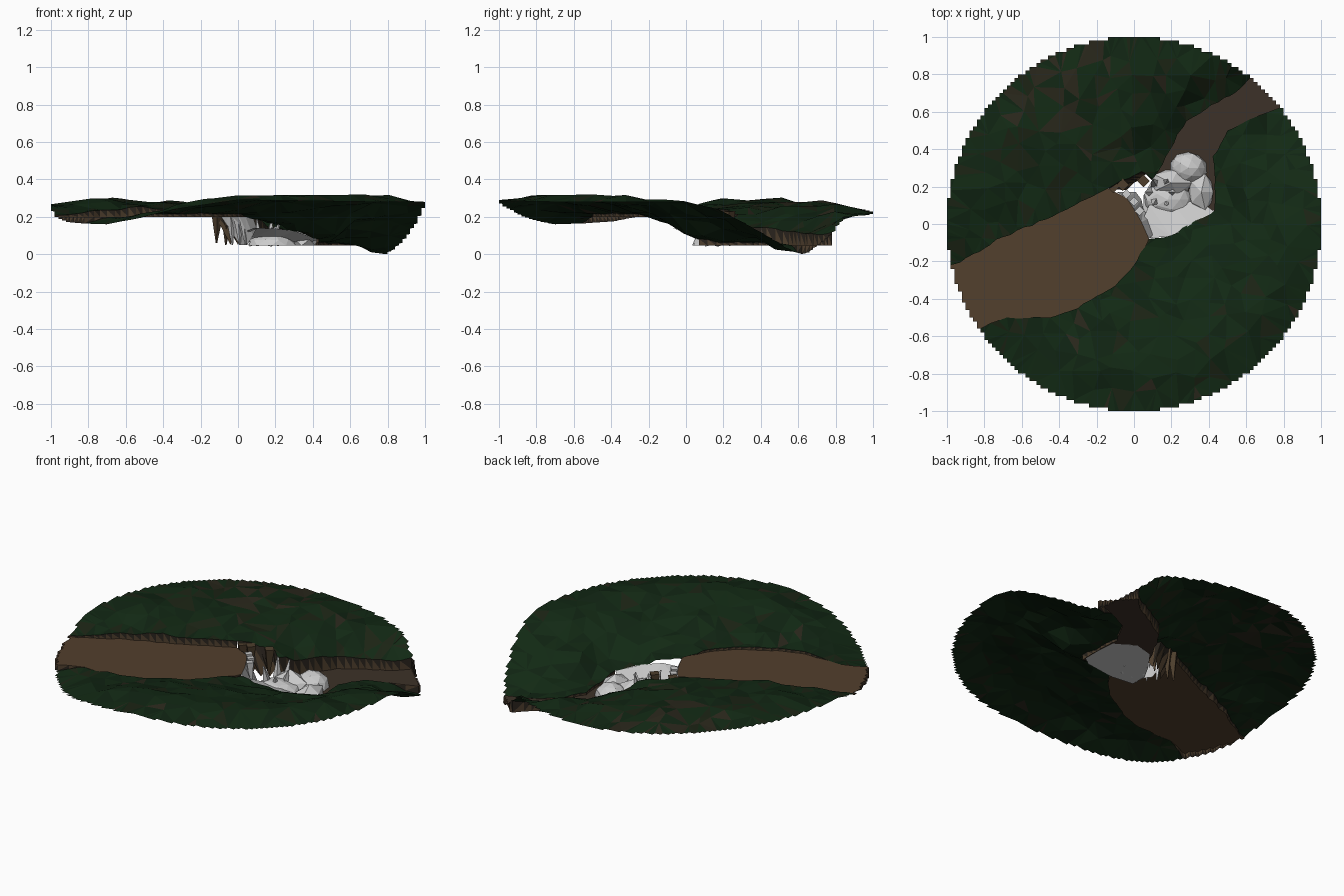
import bpy, bmesh, math, random
from mathutils import Vector, Matrix
from mathutils.geometry import delaunay_2d_cdt

if "Cube" in bpy.data.objects:
    bpy.data.objects.remove(bpy.data.objects["Cube"])

random.seed(4)


def mat(name, r, g, b):
    m = bpy.data.materials.new(name)
    m.diffuse_color = (r, g, b, 1)
    m.use_nodes = True
    m.node_tree.nodes["Principled BSDF"].inputs["Base Color"].default_value = m.diffuse_color
    return m


GREENS = [mat("green", .006, .022, .007), mat("dark_green", .005, .017, .006),
          mat("olive", .011, .017, .007), mat("moss_brown", .022, .020, .011)]
BED = mat("river_bed", .085, .050, .026)
LOW_BED = mat("lower_bed", .046, .031, .021)
BANKS = [mat("bank", .075, .048, .026), mat("bank_dark", .022, .017, .012)]

# River edges (x, y, land height) from the left outlet to the right outlet
NW = [(-.96, -.22, .21), (-.7, -.07, .235), (-.4, .06, .24), (-.14, .19, .24), (.04, .28, .22),
      (.1, .24, .18), (.17, .36, .14), (.28, .55, .12), (.45, .65, .11), (.6, .75, .10)]
SE = [(-.8, -.55, .18), (-.68, -.5, .2), (-.45, -.5, .215), (-.3, -.45, .215), (-.1, -.33, .215),
      (0, -.22, .215), (.08, -.08, .19), (.2, -.06, .16), (.3, 0, .12), (.43, .07, .08),
      (.43, .2, .06), (.42, .36, .06), (.5, .5, .055), (.62, .56, .05), (.75, .61, 0)]
FALL = [(.04, .01), (0, .08), (-.04, .14)]
# Rim heights by angle, and hill heights
RIM = [(0, .28), (10, .24), (20, .15), (33, .03), (38, 0), (41, .01), (46, .06), (51, .11), (58, .2),
       (75, .21), (90, .22), (110, .24), (130, .26), (150, .27), (170, .27), (182, .26), (192, .21),
       (203, .175), (213, .165), (225, .16), (237, .19), (250, .24), (270, .29), (315, .28), (360, .28)]
HILLS = [(0, -.8, .315), (.3, -.75, .32), (.6, -.6, .32), (.8, -.35, .32), (.86, -.05, .3),
         (.45, -.7, .32), (.15, -.78, .32), (.7, -.48, .32), (-.15, -.75, .3), (.73, .54, 0),
         (-.3, -.75, .27), (.2, -.45, .28), (.55, -.25, .26), (.7, .15, .19), (.65, .38, .09),
         (.3, -.2, .22), (-.1, -.55, .26), (-.5, -.68, .22), (-.75, .2, .3), (-.7, .5, .305),
         (-.4, .4, .28), (-.35, .75, .29), (0, .55, .26), (0, .8, .27), (.3, .8, .23),
         (.15, .6, .21), (-.2, .3, .26), (-.55, .1, .265)]


def rim(deg):
    deg %= 360
    for (a, za), (b, zb) in zip(RIM, RIM[1:]):
        if a <= deg <= b:
            return za + (zb - za) * (deg - a) / (b - a)


CONTROL = NW + SE + HILLS + [(math.cos(math.radians(a)), math.sin(math.radians(a)), rim(a))
                             for a in range(0, 360, 6)]


def height(x, y):
    if x * x + y * y > .965:
        return rim(math.degrees(math.atan2(y, x)))
    total = weight = 0
    for cx, cy, cz in CONTROL:
        w = 1 / ((x - cx) ** 2 + (y - cy) ** 2 + .003) ** 2
        total += w * cz
        weight += w
    return total / weight


def stairs(a, b, g=.02):
    """Stepped arc on the unit circle."""
    out = []
    for i in range(1501):
        t = math.radians(a + (b - a) * i / 1500)
        p = (round(math.cos(t) / g) * g, round(math.sin(t) / g) * g)
        if out and p == out[-1]:
            continue
        if out and p[0] != out[-1][0] and p[1] != out[-1][1]:
            x, y = out[-1]
            out.append((p[0], y) if abs(p[0]) > abs(x) else (x, p[1]))
        out.append(p)
    return out


def dense(line, step=.04):
    """Subdivide an edge line and roughen it slightly."""
    out = []
    for a, b in zip(line, line[1:]):
        a, b = Vector(a[:2]), Vector(b[:2])
        n = max(1, round((b - a).length / step))
        for i in range(n):
            j = .007 if i else 0
            p = a.lerp(b, i / n)
            out.append((p.x + random.uniform(-j, j), p.y + random.uniform(-j, j)))
    return out + [tuple(line[-1][:2])]


def finish(name, bm, mats=()):
    me = bpy.data.meshes.new(name)
    bm.to_mesh(me)
    bm.free()
    for m in mats:
        me.materials.append(m)
    ob = bpy.data.objects.new(name, me)
    bpy.context.collection.objects.link(ob)


def sheet(name, loop, zfunc, mats=(), extra=(), pick=None):
    pts = [Vector(p) for p in loop] + [Vector(p) for p in extra]
    co, _, tris, *_ = delaunay_2d_cdt(pts, [], [list(range(len(loop)))], 1, 1e-5)
    bm = bmesh.new()
    vs = [bm.verts.new((p.x, p.y, zfunc(p.x, p.y))) for p in co]
    for t in tris:
        f = bm.faces.new([vs[i] for i in t])
        if pick:
            f.material_index = pick(f.calc_center_median())
    bmesh.ops.delete(bm, geom=[v for v in bm.verts if not v.link_faces], context='VERTS')
    finish(name, bm, mats)


def strip(name, top, bottom, mats=()):
    """Triangle strip between two lines, in alternating light and dark teeth."""
    bm = bmesh.new()
    hi, lo = [bm.verts.new(p) for p in top], [bm.verts.new(p) for p in bottom]
    for i in range(len(top) - 1):
        bm.faces.new((hi[i], lo[i], lo[i + 1]))
        bm.faces.new((hi[i], lo[i + 1], hi[i + 1])).material_index = len(mats) - 1 if mats else 0
    finish(name, bm, mats)


def land_shade(c):
    if math.hypot(c.x + .4, c.y - .8) < .3 and random.random() < .5:
        return 3
    return random.choices([0, 1, 2, 3], [5, 3, 2 if c.y > c.x else .6, .1])[0]


# Outlet lips, and river edges joined to their ends
left_lip, right_lip = stairs(193, 214.5), stairs(39, 51.5)
nw_up, se_up, se_pool = dense(NW[:4]), dense(SE[:7]), dense(SE[6:10])
nw_mid, nw_low, se_low = dense(NW[3:6]), dense(NW[5:]), dense(SE[9:])
nw_up[0], se_up[0], nw_low[-1], se_low[-1] = left_lip[0], left_lip[-1], right_lip[-1], right_lip[0]

# Two pieces of land either side of the river
scatter = []
for i in range(-9, 10):
    for j in range(-9, 10):
        x, y = (i + random.uniform(-.35, .35)) * .1, (j + random.uniform(-.35, .35)) * .1
        if math.hypot(x, y) < .93:
            scatter.append((x, y))
sheet("land_back", nw_up + nw_mid[1:] + nw_low[1:] + stairs(51.5, 193)[1:-1], height, GREENS,
      scatter, land_shade)
sheet("land_front", stairs(214.5, 399)[1:-1] + (se_up + se_pool[1:] + se_low[1:])[::-1], height, GREENS,
      scatter, land_shade)

# River beds, upper and lower, with the grey pool floor between them
sheet("upper_river_bed", se_up + FALL + nw_up[::-1] + left_lip[1:-1], lambda x, y: .2, [BED])
sheet("lower_river_bed", se_low + right_lip[1:-1] + nw_low[::-1] + [(.2, .15)], lambda x, y: .047, [LOW_BED])
sheet("pool_floor", [(.05, .05), (.2, .035), (.38, .06), (.43, .1), (.43, .2), (.42, .32), (.3, .39),
                     (.19, .36), (.1, .24), (.05, .15)], lambda x, y: .045)

# Banks and outlet lips
for name, line, z in (("upper_back_bank", nw_up, .2), ("upper_front_bank", se_up, .2),
                      ("lower_back_bank", nw_low, .047), ("lower_front_bank", se_low, .047),
                      ("left_outlet_lip", left_lip, .2), ("right_outlet_lip", right_lip, .047)):
    strip(name, [(x, y, height(x, y)) for x, y in line], [(x, y, z) for x, y in line], BANKS)

# Waterfall: grey curtain, then the brown rock wall behind it
strip("waterfall", [(.08, -.08, .2), (.04, .01, .2), (0, .08, .2), (-.04, .14, .2), (-.09, .17, .2)],
      [(.1, -.06, .14), (.08, .03, .1), (.05, .08, .05), (.04, .13, .05), (.01, .17, .05)])
strip("fall_rock_wall", [(x, y, height(x, y)) for x, y in nw_mid],
      [(x + .1 * (1 - i / (len(nw_mid) - 1)), y - .01, .05 + .05 * (i % 2)) for i, (x, y) in enumerate(nw_mid)],
      BANKS)


def spike(name, base, tip, r, mats=()):
    bm = bmesh.new()
    base, tip = Vector(base), Vector(tip)
    d = tip - base
    m = Matrix.Translation((base + tip) / 2) @ d.to_track_quat('Z', 'Y').to_matrix().to_4x4()
    bmesh.ops.create_cone(bm, cap_ends=True, segments=4, radius1=r, radius2=.004, depth=d.length, matrix=m)
    finish(name, bm, mats)


def mound(name, x, y, z, rx, ry, rz, level=1):
    bm = bmesh.new()
    bmesh.ops.create_icosphere(bm, subdivisions=level, radius=1)
    for v in bm.verts:
        k = random.uniform(.95, 1.05)
        v.co = (x + v.co.x * rx * k, y + v.co.y * ry * k, z + max(0, v.co.z) * rz * k)
    bmesh.ops.dissolve_degenerate(bm, dist=1e-5, edges=bm.edges)
    finish(name, bm)


# Brown rock fangs beside the fall
for x, y, z in ((-.11, .2, .06), (-.06, .21, .05), (.05, .23, .05)):
    spike("fall_rock", (x, y, .23), (x - .005, y, z), .034, BANKS[:1])

# Grey foam mounds with flat undersides, and a ledge at the front of the pool
mound("foam_boulder", .29, .3, .046, .1, .085, .085, 2)
mound("foam_front", .18, .13, .046, .13, .1, .065, 2)
mound("foam_side", .36, .17, .046, .075, .11, .07)
mound("foam_back", .2, .22, .046, .12, .08, .1)
sheet("foam_ledge", [(.05, .03), (.085, -.075), (.2, -.065), (.3, -.005), (.43, .065),
                     (.36, .12), (.2, .12), (.08, .1)],
      lambda x, y: .14 - .5 * max(0, y) - .12 * max(0, x - .18))

# Splash spikes at the foot of the fall, and falling streaks
for i in range(6):
    a = math.radians(i * 60)
    bx, by = .14 + .05 * math.cos(a), .17 + .05 * math.sin(a)
    spike("splash", (bx, by, .05), (bx + .03 * math.cos(a), by + .03 * math.sin(a),
                                    random.uniform(.14, .21)), .03)
for x, y in ((.03, .07), (0, .12), (-.04, .16)):
    spike("water_streak", (x, y, .205), (x + .01, y, .05), .026)
